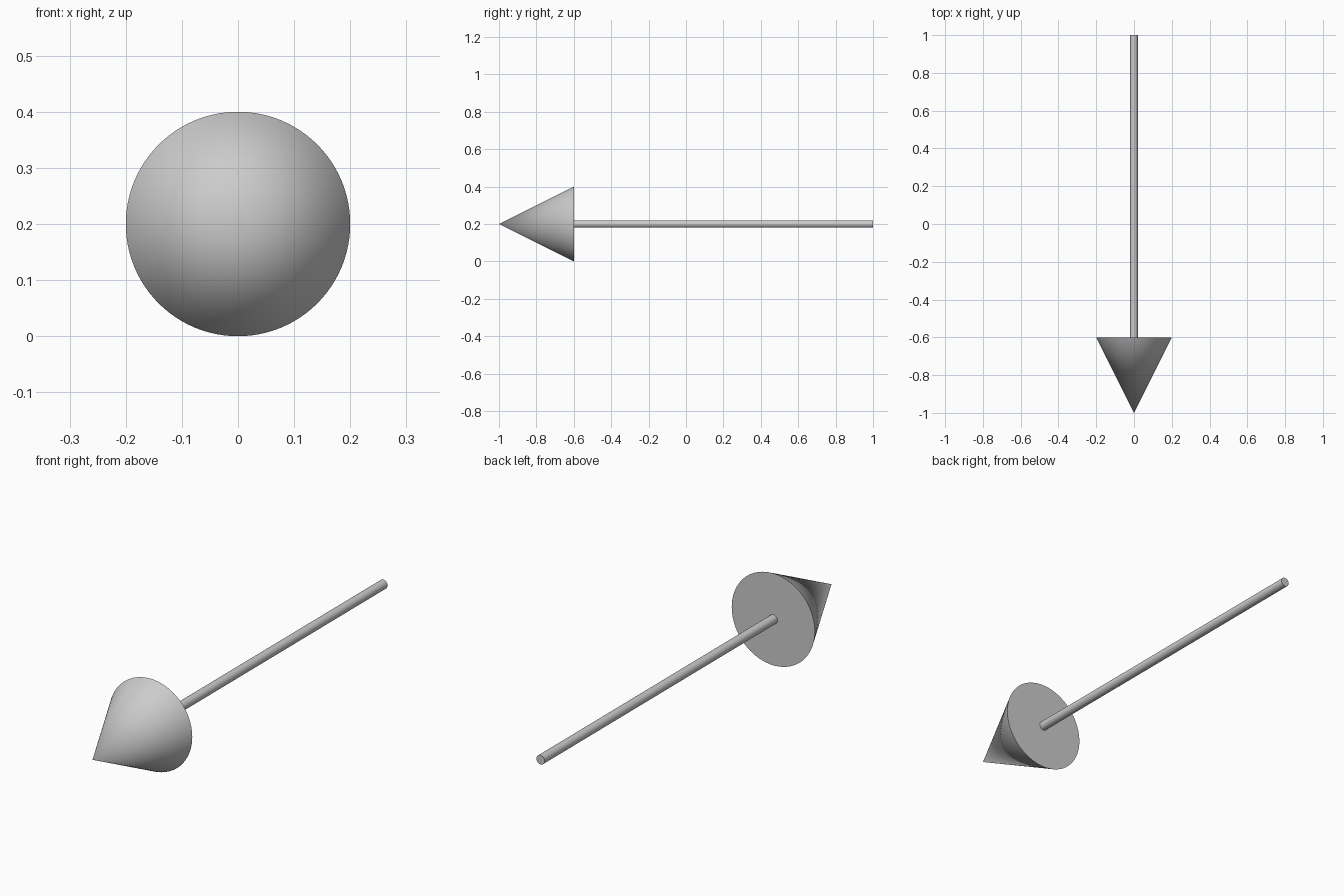
import bpy
from math import pi, radians

if "Cube" in bpy.data.objects:
    bpy.data.objects.remove(bpy.data.objects["Cube"])

AXIS_Z = 0.2      # height of the arrow's centre line
TIP_Y, NECK_Y, TAIL_Y = -1.0, -0.6, 1.0


def tapered_part(name, y_front, y_back, r_front, r_back, sides):
    """Round part lying along y, its top end pointing to -y."""
    bpy.ops.mesh.primitive_cone_add(
        vertices=sides, radius1=r_back, radius2=r_front, depth=y_back - y_front,
        location=(0, (y_front + y_back) / 2, AXIS_Z), rotation=(pi / 2, 0, 0))
    obj = bpy.context.object
    obj.name = name
    bpy.ops.object.shade_smooth_by_angle(angle=radians(30))
    return obj


# Pointed head
tapered_part("arrow_head", TIP_Y, NECK_Y, 0.0, 0.2, 96)

# Thin straight shaft
tapered_part("arrow_shaft", NECK_Y, TAIL_Y, 0.02, 0.02, 32)
